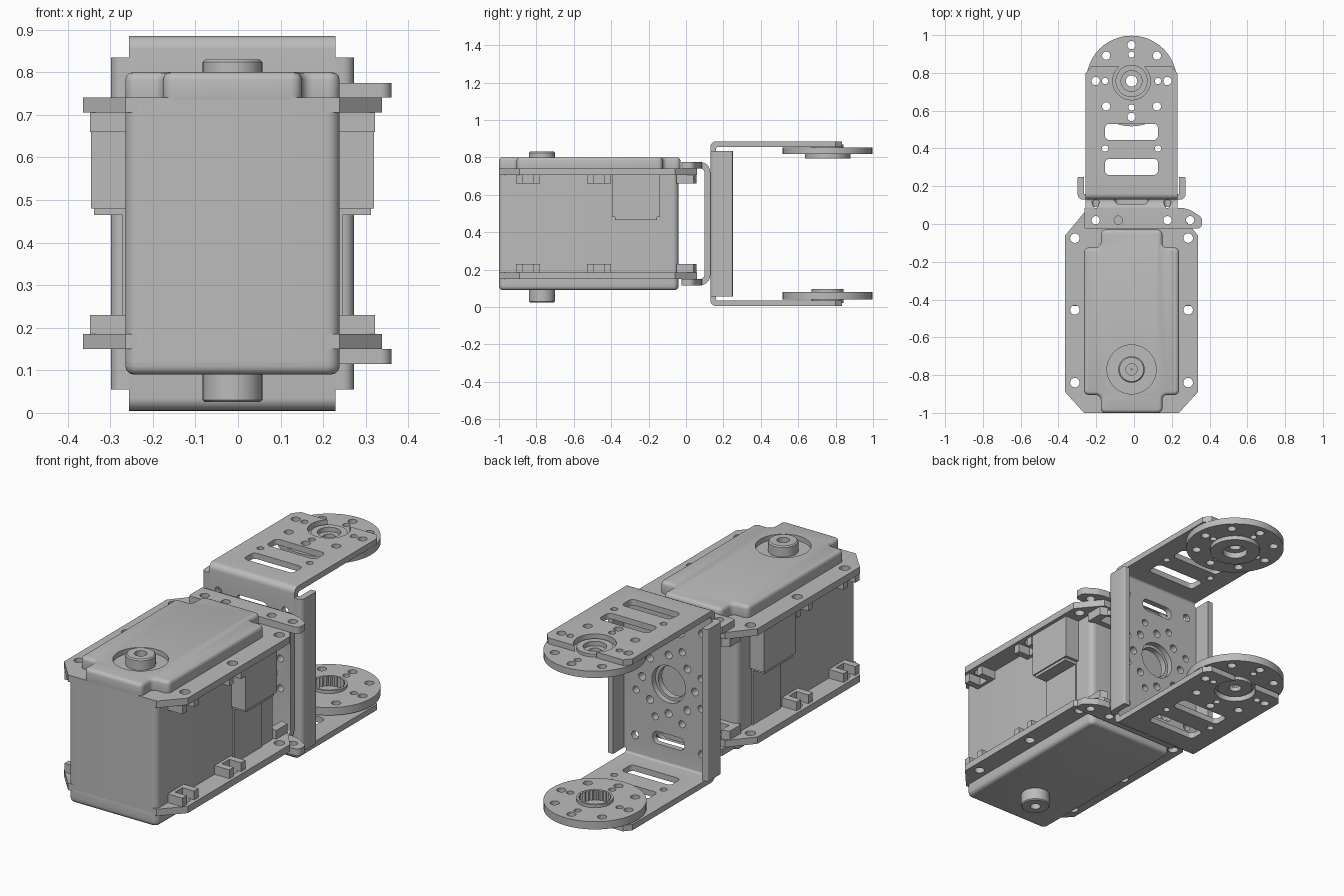
import bpy, bmesh
from math import sin, cos, pi, radians
from mathutils import Vector

if "Cube" in bpy.data.objects:
    bpy.data.objects.remove(bpy.data.objects["Cube"])

X0 = -0.013          # middle of the actuator in x
HORN = 0.757         # y of the bracket's pivot
MID = 0.445          # middle height

metal = bpy.data.materials.new("plain_grey")
metal.use_nodes = True
GREY = (0.5, 0.5, 0.5, 1)
metal.diffuse_color = GREY
metal.node_tree.nodes["Principled BSDF"].inputs["Base Color"].default_value = GREY


# ---- outline helpers
def circle(x, y, r, n=24):
    return [(x + r * cos(2 * pi * i / n), y + r * sin(2 * pi * i / n)) for i in range(n)]


def rect(x0, x1, y0, y1):
    return [(x0, y0), (x1, y0), (x1, y1), (x0, y1)]


def fillet(pts, radii, steps=5):
    if not isinstance(radii, (list, tuple)):
        radii = [radii] * len(pts)
    out = []
    for i, r in enumerate(radii):
        p = Vector(pts[i])
        if not r:
            out.append(tuple(p))
            continue
        a = (Vector(pts[i - 1]) - p).normalized()
        b = (Vector(pts[(i + 1) % len(pts)]) - p).normalized()
        half = a.angle(b) / 2
        c = p + (a + b).normalized() * r / sin(half)
        t = r * cos(half) / sin(half)
        v1, v2 = p + a * t - c, p + b * t - c
        out += [tuple(c + v1.lerp(v2, k / steps).normalized() * r) for k in range(steps + 1)]
    return out


def ring(x, y, dist, n, r):
    return [circle(px, py, r, 16) for px, py in circle(x, y, dist, n)]


def mirror(pts):
    return [(-x, y) for x, y in pts]


# ---- solid helpers
def add_prism(bm, pts, lo, hi, axis):
    place = {"X": lambda u, v, w: (w + X0, u, v),
             "Y": lambda u, v, w: (u + X0, w, v),
             "Z": lambda u, v, w: (u + X0, v, w)}[axis]
    face = bm.faces.new([bm.verts.new(place(u, v, lo)) for u, v in pts])
    ext = bmesh.ops.extrude_face_region(bm, geom=[face])
    move = Vector(place(0, 0, hi)) - Vector(place(0, 0, lo))
    bmesh.ops.translate(bm, vec=move, verts=[g for g in ext["geom"] if isinstance(g, bmesh.types.BMVert)])


def to_object(bm, name):
    bmesh.ops.recalc_face_normals(bm, faces=bm.faces)
    me = bpy.data.meshes.new(name)
    bm.to_mesh(me)
    bm.free()
    ob = bpy.data.objects.new(name, me)
    bpy.context.collection.objects.link(ob)
    me.materials.append(metal)
    return ob


def finish(ob, cuts=(), bevel=0):
    """cuts: list of (outlines, low, high, axis)."""
    bpy.ops.object.select_all(action="DESELECT")
    bpy.context.view_layer.objects.active = ob
    ob.select_set(True)
    if bevel:
        m = ob.modifiers.new("round", "BEVEL")
        m.width, m.segments, m.angle_limit = bevel, 3, radians(50)
        bpy.ops.object.modifier_apply(modifier=m.name)
    for outlines, lo, hi, axis in cuts:
        bm = bmesh.new()
        for o in outlines:
            add_prism(bm, o, lo, hi, axis)
        tool = to_object(bm, "cutter")
        m = ob.modifiers.new("cut", "BOOLEAN")
        m.operation, m.solver, m.object = "DIFFERENCE", "EXACT", tool
        bpy.ops.object.modifier_apply(modifier=m.name)
        bpy.data.objects.remove(tool)
    bpy.ops.object.shade_smooth_by_angle(angle=radians(32))
    return ob


def prism(name, pts, lo, hi, axis="Z", cuts=(), bevel=0):
    bm = bmesh.new()
    add_prism(bm, pts, lo, hi, axis)
    return finish(to_object(bm, name), cuts, bevel)


def lathe(name, profile, y, cuts=()):
    bm = bmesh.new()
    vs = [bm.verts.new((X0 + r, y, z)) for r, z in profile]
    es = [bm.edges.new((vs[i - 1], vs[i])) for i in range(len(vs))]
    bmesh.ops.spin(bm, geom=vs + es, cent=(X0, y, 0), axis=(0, 0, 1), angle=2 * pi, steps=48)
    bmesh.ops.remove_doubles(bm, verts=bm.verts, dist=1e-4)
    return finish(to_object(bm, name), cuts)


# ---- actuator body and its two covers
SHAFT = -0.77
prism("body", fillet(rect(-0.2515, 0.2515, -1, -0.04), 0.03), 0.12, 0.735)
notched = [(-0.163, -1), (0.163, -1), (0.163, -0.905), (0.2515, -0.905), (0.2515, -0.125), (0.163, -0.125),
           (0.163, -0.03), (-0.163, -0.03), (-0.163, -0.125), (-0.2515, -0.125), (-0.2515, -0.905), (-0.163, -0.905)]
prism("top_cover", fillet(notched, 0.025), 0.71, 0.80, bevel=0.018,
      cuts=[([circle(0, SHAFT, 0.13, 40)], 0.775, 0.9, "Z")])
prism("bottom_cover", fillet(rect(-0.2515, 0.2515, -1, -0.04), 0.03), 0.09, 0.18, bevel=0.02)
lathe("top_shaft", [(0.07, 0.76), (0.07, 0.824), (0.064, 0.83), (0.03, 0.83), (0.03, 0.79), (0.004, 0.79), (0.004, 0.76)], SHAFT)
lathe("bottom_shaft", [(0.07, 0.1), (0.07, 0.03), (0.065, 0.025), (0.025, 0.025), (0.025, 0.06), (0.004, 0.06), (0.004, 0.1)], SHAFT)

# ---- mounting flanges with nut pockets
half = [(0.2515, -1), (0.351, -0.89), (0.351, -0.06), (0.2515, 0.06)]
flange = half + [(-x, y) for x, y in reversed(half)]
holes = [circle(s * 0.3, y, 0.025, 20) for s in (-1, 1) for y in (-0.84, -0.455, -0.075)]
holes += [circle(s * 0.19, 0.02, 0.022, 20) for s in (-1, 1)]
for label, z0, p0 in (("top", 0.705, 0.66), ("bottom", 0.15, 0.183)):
    prism(label + "_flange", flange, z0, z0 + 0.035, cuts=[(holes, 0, 1, "Z")])
    for side in (-1, 1):
        for y in (-0.845, -0.465):
            u = [(0.24, y - 0.065), (0.335, y - 0.065), (0.335, y - 0.03), (0.268, y - 0.03),
                 (0.268, y + 0.03), (0.335, y + 0.03), (0.335, y + 0.065), (0.24, y + 0.065)]
            prism(label + "_nut_pocket", u if side > 0 else mirror(u), p0, p0 + 0.047)
        u = [(0.115, -0.05), (0.265, -0.05), (0.265, 0.04), (0.225, 0.055), (0.225, -0.01),
             (0.155, -0.01), (0.155, 0.055), (0.115, 0.055)]
        prism(label + "_rear_nut_pocket", u if side > 0 else mirror(u), p0, p0 + 0.047)

# ---- cable sockets on both sides
for side in (-1, 1):
    for name, out, y0, y1, z0, z1 in (("socket", 0.332, -0.395, -0.14, 0.48, 0.706),
                                      ("socket_lip", 0.325, -0.38, -0.155, 0.465, 0.49),
                                      ("socket_panel", 0.258, -0.38, -0.155, 0.184, 0.47)):
        prism(name, rect(*sorted((side * 0.24, side * out)), y0, y1), z0, z1)

# ---- rear bracket: wall bent round into two eared tabs
def wall_holes(r):
    hs = [circle(0, MID, r, 36)] + ring(0, MID, 0.15, 8, 0.02) + ring(0, MID, 0.2, 16, 0.018)[1::2]
    for s in (-1, 1):
        hs.append(fillet(rect(-0.09, 0.09, MID + s * 0.29 - 0.032, MID + s * 0.29 + 0.032), 0.028))
        hs += [circle(t * 0.19, MID + s * 0.31, 0.02, 16) for t in (-1, 1)]
    return hs


bend = [(0.06, 0.115), (0.13, 0.115), (0.13, 0.775), (0.06, 0.775),
        (0.06, 0.74), (0.098, 0.74), (0.098, 0.15), (0.06, 0.15)]
prism("rear_bracket_wall", fillet(bend, [0, 0.055, 0.055, 0, 0, 0.02, 0.02, 0]), -0.2425, 0.2425, "X",
      cuts=[([h for h in wall_holes(0.08)], 0.08, 0.2, "Y")])
tab = [(-0.25, -0.025), (0.373, -0.025), (0.373, 0.035), (0.31, 0.075), (0.27, 0.085), (-0.25, 0.085)]
tab_holes = [circle(x, 0.02, 0.022, 20) for x in (-0.19, -0.07, 0.19, 0.31)]
for label, z in (("top", 0.74), ("bottom", 0.115)):
    prism(label + "_bracket_tab", fillet(tab, [0.01, 0.025, 0.03, 0.03, 0, 0]), z, z + 0.035,
          cuts=[(tab_holes, 0, 1, "Z")])

# ---- large C bracket with two arms
arms = [(0.834, 0.005), (0.834, 0.035), (0.16, 0.035), (0.16, 0.855), (0.834, 0.855),
        (0.834, 0.885), (0.13, 0.885), (0.13, 0.005)]
arm_holes = [circle(0, HORN, 0.1, 40)]
arm_holes += [h for h in ring(0, HORN, 0.19, 8, 0.022) if h[0][1] < HORN + 0.05]
arm_holes += [circle(x, y, 0.017, 16) for x, y in ((-0.14, HORN), (0.14, HORN), (0, 0.617), (-0.14, 0.4), (0.14, 0.4))]
arm_holes += [fillet(rect(-0.14, 0.14, y, y + 0.085), 0.022) for y in (0.26, 0.445)]
arm_holes += [[(s * 0.2, 0.85), (s * 0.25, 0.79), (s * 0.3, 0.85)] for s in (-1, 1)]
prism("c_bracket", fillet(arms, [0, 0, 0.01, 0.01, 0, 0, 0.03, 0.03]), -0.2425, 0.2425, "X",
      cuts=[(wall_holes(0.095), 0.1, 0.2, "Y"), (arm_holes, -0.1, 1, "Z")])
side_lip = fillet([(0.235, 0.13), (0.285, 0.13), (0.285, 0.25), (0.252, 0.25), (0.252, 0.16), (0.235, 0.16)],
                  [0, 0.025, 0.008, 0, 0, 0])
for label, pts in (("left", side_lip), ("right", mirror(side_lip))):
    prism(label + "_bracket_lip", pts, 0.055, 0.835)

# ---- round horns at the ends of the arms
horn_holes = ring(0, HORN, 0.19, 8, 0.022) + ring(0, HORN, 0.14, 4, 0.017)
lathe("top_horn", [(0.24, 0.817), (0.24, 0.852), (0.085, 0.852), (0.085, 0.868), (0.055, 0.868), (0.055, 0.845),
                   (0.03, 0.845), (0.03, 0.825), (0.06, 0.825), (0.06, 0.795), (0.122, 0.795), (0.122, 0.817)], HORN,
      cuts=[(horn_holes, 0.7, 1, "Z")])
spline = [(x * k, HORN + y * k) for i, (x, y) in enumerate(circle(0, 0, 0.078, 48)) for k in [1 if i % 2 else 0.9]]
lathe("bottom_horn", [(0.24, 0.04), (0.24, 0.08), (0.086, 0.08), (0.086, 0.095), (0.03, 0.095), (0.03, 0.022),
                      (0.085, 0.022), (0.085, 0.04)], HORN,
      cuts=[(horn_holes, -0.1, 0.2, "Z"), ([spline], 0.045, 0.2, "Z")])
